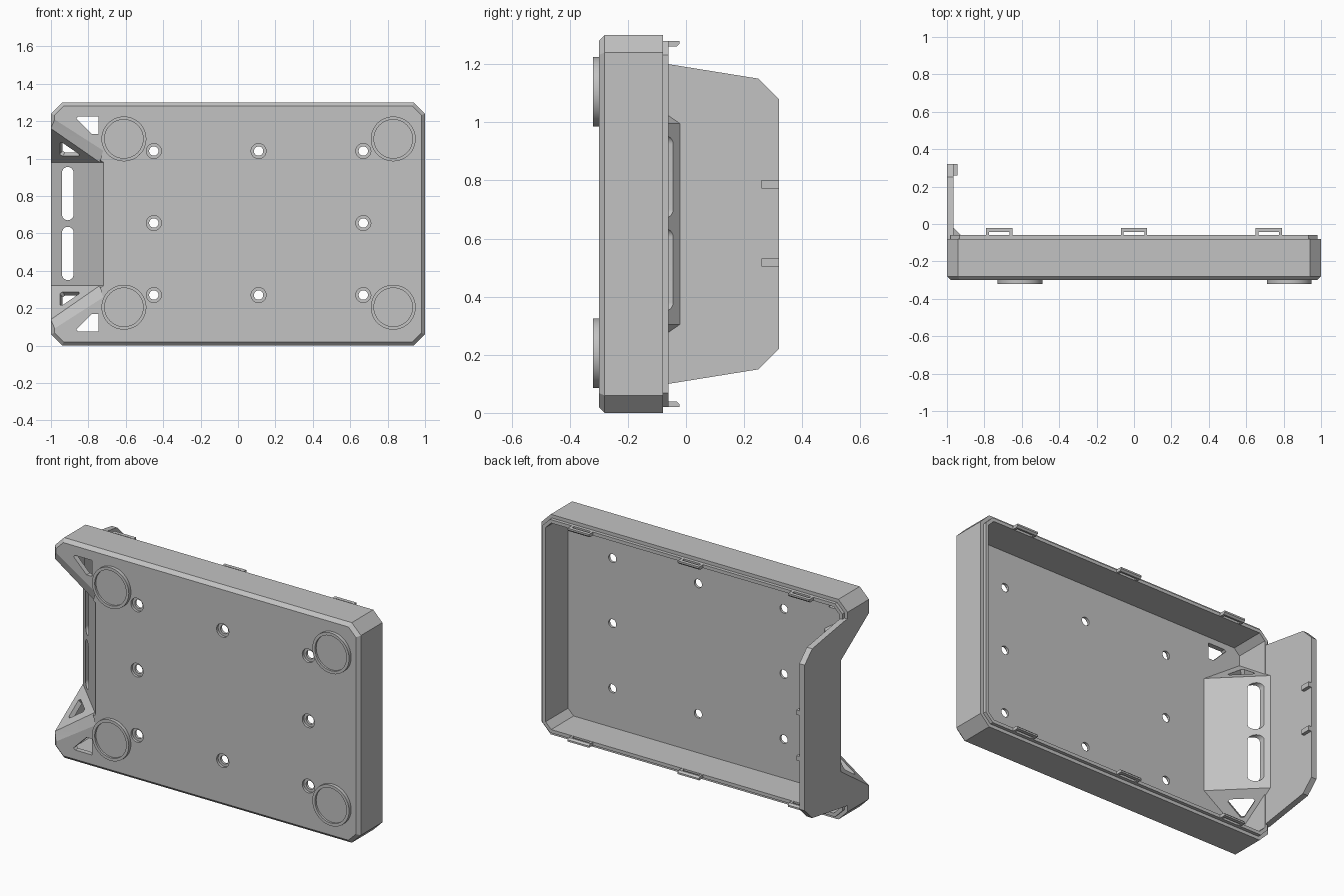
import bpy, bmesh, math
from mathutils import Vector

if "Cube" in bpy.data.objects:
    bpy.data.objects.remove(bpy.data.objects["Cube"])

grey = bpy.data.materials.new("light_grey")
grey.use_nodes = True
GREY = (0.54, 0.54, 0.54, 1)
grey.diffuse_color = GREY
grey.node_tree.nodes["Principled BSDF"].inputs["Base Color"].default_value = GREY

MID = 0.65          # half height, the mirror plane
H = 2 * MID


def solid(name, points):
    """Closed convex solid around the given points."""
    bm = bmesh.new()
    for p in points:
        bm.verts.new(p)
    hull = bmesh.ops.convex_hull(bm, input=bm.verts)
    loose = [v for v in hull["geom_interior"] + hull["geom_unused"]
             if isinstance(v, bmesh.types.BMVert)]
    bmesh.ops.delete(bm, geom=list(set(loose)), context="VERTS")
    bmesh.ops.dissolve_limit(bm, angle_limit=0.01, verts=bm.verts, edges=bm.edges)
    bmesh.ops.recalc_face_normals(bm, faces=bm.faces)
    mesh = bpy.data.meshes.new(name)
    bm.to_mesh(mesh)
    bm.free()
    mesh.materials.append(grey)
    obj = bpy.data.objects.new(name, mesh)
    bpy.context.scene.collection.objects.link(obj)
    return obj


def slab(name, outline, y0, y1):
    """Outline in x, z pushed from y0 to y1."""
    return solid(name, [(x, y, z) for y in (y0, y1) for x, z in outline])


def box(name, x0, x1, y0, y1, z0, z1):
    return slab(name, [(x, z) for x in (x0, x1) for z in (z0, z1)], y0, y1)


def circle(x, z, r, n=48):
    return [(x + r * math.cos(math.tau * i / n), z + r * math.sin(math.tau * i / n))
            for i in range(n)]


def octagon(inset):
    a, b = 1 - inset, MID - inset
    c = 0.06 - 0.59 * inset
    return [(sx * x, MID + sz * z) for sx in (1, -1) for sz in (1, -1)
            for x, z in ((a, b - c), (a - c, b))]


def flip(points):
    return [(x, y, H - z) for x, y, z in points]


def combine(target, tool, operation="DIFFERENCE"):
    mod = target.modifiers.new("join", "BOOLEAN")
    mod.object, mod.operation, mod.solver = tool, operation, "EXACT"
    graph = bpy.context.evaluated_depsgraph_get()
    mesh = bpy.data.meshes.new_from_object(target.evaluated_get(graph))
    target.modifiers.clear()
    target.data = mesh
    bpy.data.objects.remove(tool)


# Tray with chamfered front edge, stepped rim and hollow back
tray = solid("tray", [(x, y, z) for inset, y in ((0.02, -0.3), (0, -0.28), (0, -0.08))
                      for x, z in octagon(inset)])
combine(tray, slab("rim", octagon(0.02), -0.15, -0.06), "UNION")
combine(tray, slab("cavity", octagon(0.04), -0.27, 0.1))

# Side flange
profile = [(-0.2, 1.2), (-0.06, 1.2), (0.25, 1.15), (0.32, 1.08)]
flange = [(x, y, z) for x in (-1, -0.965) for y, z in profile]
combine(tray, solid("flange", flange + flip(flange)), "UNION")

# Slanted grip recess: inner shell first, then the pocket cut out of it
SLOPE = 0.69
shell = [(-0.995, 0.01, 0.995), (-0.715, -0.27, 0.995),
         (-0.995, -0.27, 0.995 + SLOPE * 0.28)]
combine(tray, solid("shell", shell + flip(shell)), "UNION")
pocket = [(-1.05, 0.03, 0.98), (-0.67, -0.35, 0.98), (-1.05, -0.35, 0.98 + SLOPE * 0.38)]
combine(tray, solid("pocket", pocket + flip(pocket)))

# Bevels and openings at both ends of the recess
bevel = [(-1.05, -0.28, 1.195), (-0.74, -0.28, 0.98), (-1.05, -0.301, 1.256),
         (-0.72, -0.301, 1.045), (-1.05, -0.301, 1.195), (-0.74, -0.301, 0.98)]
corners = [Vector(p) for p in ((-1, -0.02, 0.98), (-0.74, -0.28, 0.98), (-1, -0.28, 1.16))]
centre = sum(corners, Vector()) / 3
normal = Vector((SLOPE, SLOPE, 1)).normalized()
end_hole = []
for p in corners:
    for q in corners:
        if p != q:      # clipped corners
            end_hole += [centre + (p.lerp(q, 0.12) - centre) * 0.45 + normal * d
                         for d in (-0.07, 0.07)]
plate_hole = [(x, y, H - z) for y in (-0.4, -0.2) for x, z in
              ((-0.865, 0.085), (-0.855, 0.075), (-0.745, 0.075),
               (-0.745, 0.17), (-0.78, 0.17))]
for shape in (bevel, end_hole, plate_hole):
    combine(tray, solid("cutter", shape))
    combine(tray, solid("cutter", flip(shape)))

# Two finger slots
for low, high in ((0.35, 0.635), (0.67, 0.955)):
    r = 0.031
    outline = circle(-0.91, low + r, r) + circle(-0.91, high - r, r)
    combine(tray, slab("slot", outline, -0.3, 0.1))

# Counterbored screw holes
for x in (-0.45, 0.11, 0.67):
    for z in (0.27, 0.655, 1.04):
        if (x, z) != (0.11, 0.655):
            combine(tray, slab("bore", circle(x, z, 0.04), -0.35, -0.285))
            combine(tray, slab("hole", circle(x, z, 0.025), -0.35, -0.2))

# Round feet with a recessed face
parts = [tray]
for x, side in ((-0.61, "right"), (0.83, "left")):
    for z, level in ((0.205, "lower"), (1.105, "upper")):
        foot = slab(f"foot_{level}_{side}", circle(x, z, 0.12), -0.32, -0.295)
        combine(foot, slab("recess", circle(x, z, 0.103), -0.35, -0.308))
        parts.append(foot)

# Arched clips along the upper and lower rim
for i, x in enumerate((-0.72, 0, 0.72)):
    arch = [(x + s * 0.07, y, z) for s in (-1, 1) for y, z in
            ((-0.08, 1.262), (-0.08, 1.28), (-0.022, 1.28), (-0.022, 1.27), (-0.032, 1.26))]
    for level, points in (("upper", arch), ("lower", flip(arch))):
        clip = solid(f"clip_{level}_{i + 1}", points)
        combine(clip, box("window", x - 0.055, x + 0.055, -0.06, -0.043, -0.1, 1.4))
        parts.append(clip)

# Small catches on the flange
for z, level in ((0.503, "lower"), (0.773, "upper")):
    parts.append(box(f"catch_{level}", -0.975, -0.945, 0.26, 0.32, z, z + 0.028))

bpy.ops.object.select_all(action="DESELECT")
for part in parts:
    part.select_set(True)
bpy.context.view_layer.objects.active = tray
bpy.ops.object.shade_smooth_by_angle(angle=math.radians(15))
